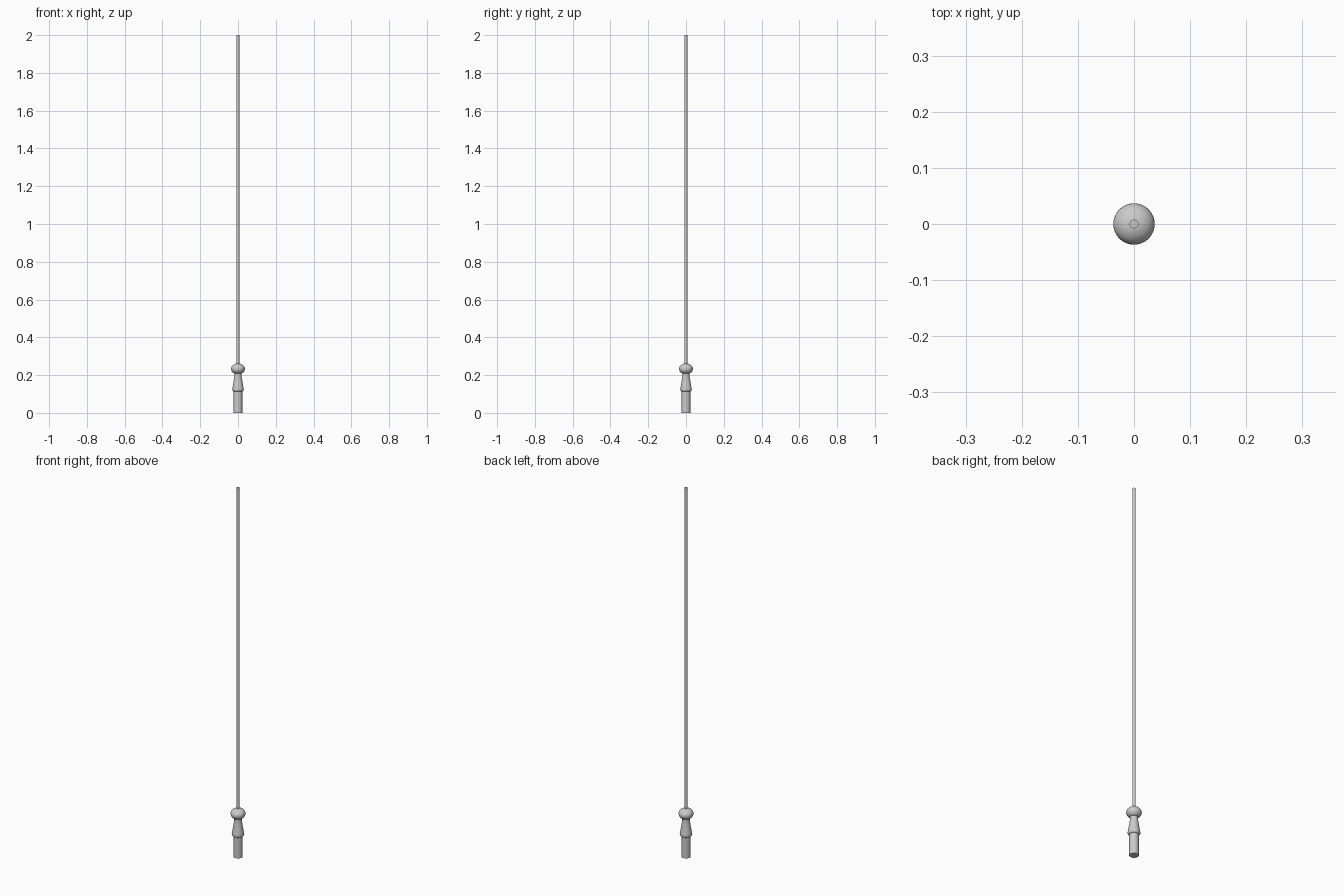
import bpy, bmesh, math

if "Cube" in bpy.data.objects:
    bpy.data.objects.remove(bpy.data.objects["Cube"])

def lathe(name, profile, sides):
    """Closed solid of revolution about z from (radius, z) points."""
    bm = bmesh.new()
    rings = []
    for r, z in profile:
        rings.append([bm.verts.new((r * math.cos(2 * math.pi * i / sides),
                                    r * math.sin(2 * math.pi * i / sides), z))
                      for i in range(sides)])
    for a, b in zip(rings, rings[1:]):
        for i in range(sides):
            j = (i + 1) % sides
            bm.faces.new((a[i], a[j], b[j], b[i]))
    bm.faces.new(rings[0][::-1])
    bm.faces.new(rings[-1])
    mesh = bpy.data.meshes.new(name)
    bm.to_mesh(mesh)
    bm.free()
    obj = bpy.data.objects.new(name, mesh)
    bpy.context.collection.objects.link(obj)
    bpy.context.view_layer.objects.active = obj
    obj.select_set(True)
    bpy.ops.object.shade_smooth_by_angle(angle=math.radians(40))
    obj.select_set(False)
    return obj

# Straight lower grip
lathe("grip", [(0.023, 0), (0.023, 0.118)], 24)

# Flared collar narrowing to the neck
lathe("collar", [(0.023, 0.112), (0.029, 0.116), (0.031, 0.122), (0.029, 0.132),
                 (0.026, 0.150), (0.022, 0.175), (0.019, 0.195), (0.019, 0.212)], 24)

# Slightly flattened round knob
knob = [(0.037 * math.cos(math.radians(a)), 0.233 + 0.029 * math.sin(math.radians(a)))
        for a in range(-60, 81, 10)]
lathe("knob", knob, 24)

# Long thin rod
lathe("rod", [(0.008, 0.24), (0.008, 2.0)], 16)
